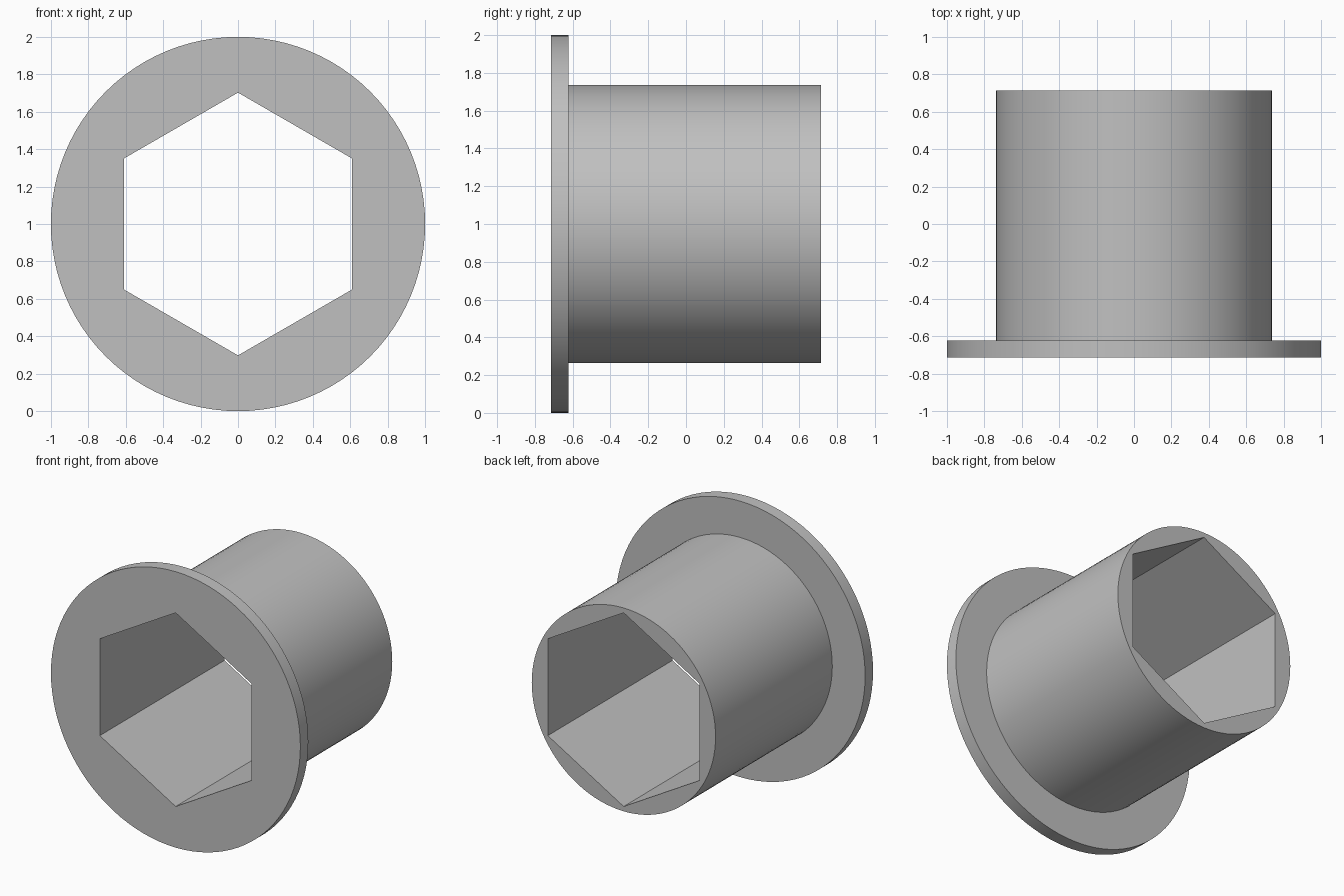
import bpy
import bmesh
from math import sin, cos, pi, radians

cube = bpy.data.objects.get("Cube")
if cube:
    bpy.data.objects.remove(cube, do_unlink=True)

SEGMENTS = 96          # multiple of six, so the bore corners fall on vertices
FLANGE_R, BARREL_R, BORE_R = 1.0, 0.737, 0.702
FRONT, STEP, BACK = -0.714, -0.623, 0.714


def round_radius(radius):
    return lambda t: radius


def hex_radius(corner):
    # distance from the centre to a hexagon with a corner at the top
    return lambda t: corner * cos(pi / 6) / cos(t % (pi / 3) - pi / 6)


def add_ring(bm, radius_at, y):
    ring = []
    for i in range(SEGMENTS):
        t = 2 * pi * i / SEGMENTS
        r = radius_at(t)
        ring.append(bm.verts.new((r * sin(t), y, 1 + r * cos(t))))
    return ring


# Grey material
grey = bpy.data.materials.new("plain grey")
grey.use_nodes = True
colour = (0.53, 0.53, 0.53, 1)
grey.diffuse_color = colour
grey.node_tree.nodes["Principled BSDF"].inputs["Base Color"].default_value = colour

# Flanged sleeve: closed profile from front bore edge, round the outside, to the back
profile = [
    (hex_radius(BORE_R), FRONT),
    (round_radius(FLANGE_R), FRONT),
    (round_radius(FLANGE_R), STEP),
    (round_radius(BARREL_R), STEP),
    (round_radius(BARREL_R), BACK),
    (hex_radius(BORE_R), BACK),
]
bm = bmesh.new()
rings = [add_ring(bm, radius_at, y) for radius_at, y in profile]
for a, b in zip(rings, rings[1:] + rings[:1]):
    for i in range(SEGMENTS):
        j = (i + 1) % SEGMENTS
        bm.faces.new((a[i], a[j], b[j], b[i]))
bmesh.ops.recalc_face_normals(bm, faces=bm.faces)

mesh = bpy.data.meshes.new("flanged_sleeve")
bm.to_mesh(mesh)
bm.free()
mesh.materials.append(grey)
sleeve = bpy.data.objects.new("flanged_sleeve", mesh)
bpy.context.collection.objects.link(sleeve)

# Smooth round walls, sharp rims and bore corners
bpy.ops.object.select_all(action="DESELECT")
sleeve.select_set(True)
bpy.context.view_layer.objects.active = sleeve
bpy.ops.object.shade_smooth_by_angle(angle=radians(30))
